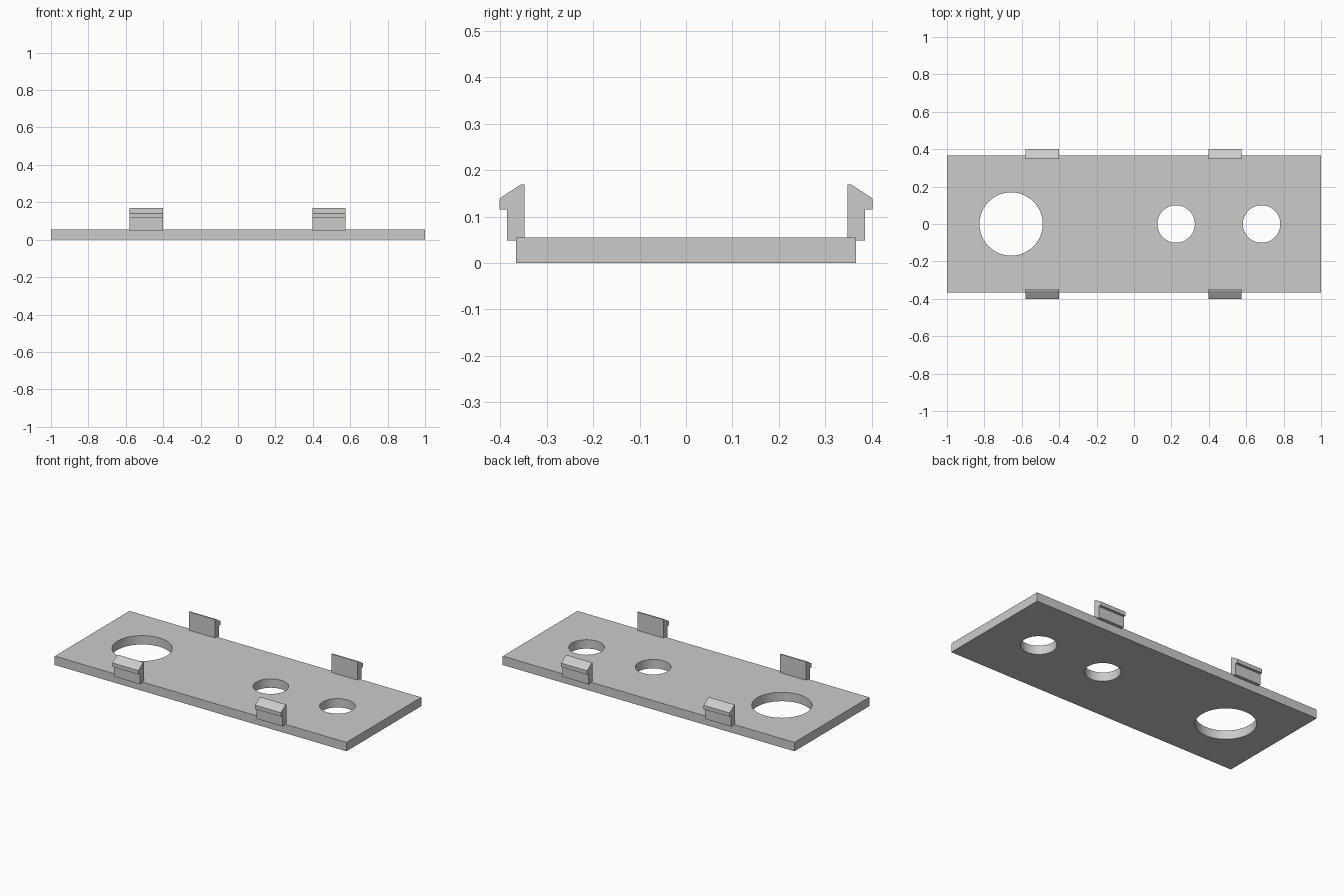
import bpy
import bmesh

cube = bpy.data.objects.get("Cube")
if cube:
    bpy.data.objects.remove(cube, do_unlink=True)

# Single plain grey material
grey = bpy.data.materials.new("plain_grey")
grey.use_nodes = True
colour = (0.6, 0.6, 0.6, 1.0)
grey.diffuse_color = colour
grey.node_tree.nodes["Principled BSDF"].inputs["Base Color"].default_value = colour


def prism(name, points, offset):
    """Closed solid made by sweeping a planar outline along an offset."""
    bm = bmesh.new()
    face = bm.faces.new([bm.verts.new(p) for p in points])
    swept = bmesh.ops.extrude_face_region(bm, geom=[face], use_keep_orig=True)
    moved = [v for v in swept["geom"] if isinstance(v, bmesh.types.BMVert)]
    bmesh.ops.translate(bm, vec=offset, verts=moved)
    bmesh.ops.recalc_face_normals(bm, faces=bm.faces[:])
    mesh = bpy.data.meshes.new(name)
    bm.to_mesh(mesh)
    bm.free()
    mesh.materials.append(grey)
    obj = bpy.data.objects.new(name, mesh)
    bpy.context.collection.objects.link(obj)
    return obj


# Base plate
half_depth, thickness = 0.366, 0.055
plate = prism("base_plate",
              [(-1, -half_depth, 0), (1, -half_depth, 0),
               (1, half_depth, 0), (-1, half_depth, 0)],
              (0, 0, thickness))

# Three round through-holes: one large, two small
for x, radius in ((-0.657, 0.169), (0.225, 0.1), (0.682, 0.1)):
    bpy.ops.mesh.primitive_cylinder_add(vertices=96, radius=radius, depth=0.4,
                                        location=(x, 0, 0))
    cutter = bpy.context.object
    cutter.name = "hole_cutter"
    cutter.hide_render = True
    cutter.data.materials.append(grey)
    bpy.ops.object.select_all(action="DESELECT")
    bpy.context.view_layer.objects.active = plate
    plate.select_set(True)
    cut = plate.modifiers.new("hole", "BOOLEAN")
    cut.operation = "DIFFERENCE"
    cut.solver = "EXACT"
    cut.object = cutter
    bpy.ops.object.modifier_apply(modifier=cut.name)
    bpy.data.objects.remove(cutter, do_unlink=True)
bpy.ops.object.shade_smooth_by_angle()

# Snap clips: upright wall with an outward barbed hook, on both long edges
hook = [(0.348, 0.048), (0.386, 0.048), (0.386, 0.115), (0.402, 0.115),
        (0.402, 0.139), (0.356, 0.169), (0.348, 0.169)]
for side_x, x in (("right", -0.58), ("left", 0.397)):
    for side_y, sign in (("front", -1), ("back", 1)):
        prism(f"{side_y}_{side_x}_clip",
              [(x, sign * y, z) for y, z in hook], (0.178, 0, 0))
